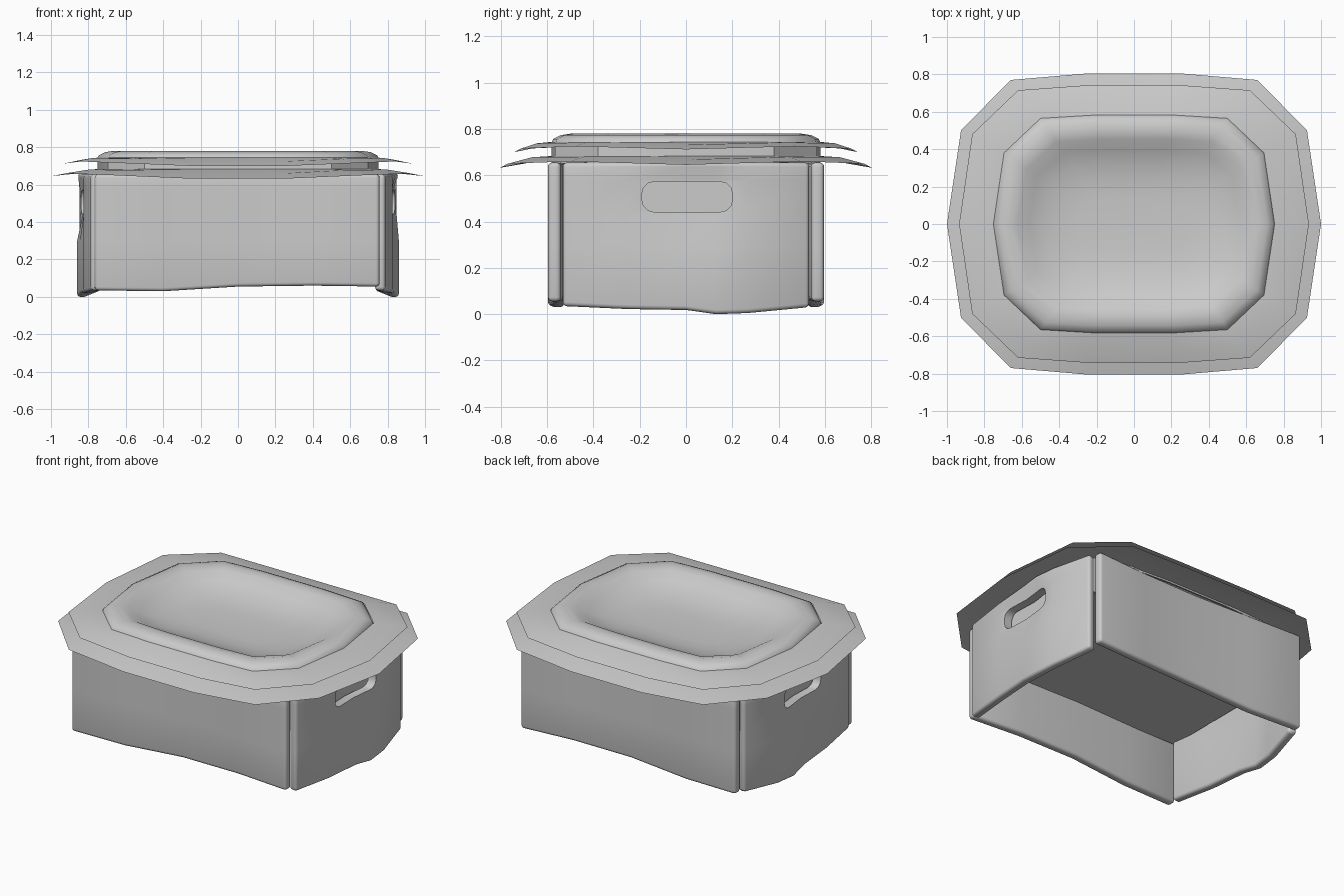
import bpy, bmesh, math
from mathutils import Matrix

if "Cube" in bpy.data.objects:
    bpy.data.objects.remove(bpy.data.objects["Cube"])

# Quarter outlines (x, y, z offset) of the 14-sided rings, from the side middle to the front/back
OUTER = [(1.0, 0, .645), (.925, .50, .66), (.66, .77, .65), (.25, .805, .632)]
LOWER_MID = [(.86, 0, .668), (.80, .44, .680), (.58, .665, .678), (.24, .69, .660)]
UPPER = [(.935, 0, .712), (.865, .48, .725), (.62, .715, .715), (.25, .742, .70)]
UPPER_MID = [(.84, 0, .732), (.78, .43, .742), (.56, .645, .738), (.235, .665, .724)]
NECK = [(.752, 0, 0), (.695, .38, 0), (.50, .565, 0), (.22, .582, 0)]


def ring(quarter, inset=0, z=0):
    """Mirror a quarter outline into a full ring, inset it and raise it."""
    q = [(x * (1 - inset / .755), y * (1 - inset / .585), h + z) for x, y, h in quarter]
    half = q + [(-x, y, h) for x, y, h in reversed(q)]
    return half + [(x, -y, h) for x, y, h in reversed(half[1:-1])]


def finish(obj, angle):
    bpy.ops.object.select_all(action='DESELECT')
    obj.select_set(True)
    bpy.context.view_layer.objects.active = obj
    if obj.modifiers:
        bpy.ops.object.convert(target='MESH')
    bpy.ops.object.shade_smooth_by_angle(angle=math.radians(angle))


def to_object(name, bm):
    mesh = bpy.data.meshes.new(name)
    bm.to_mesh(mesh)
    bm.free()
    obj = bpy.data.objects.new(name, mesh)
    bpy.context.collection.objects.link(obj)
    return obj


def loft(name, rings, cap=False, angle=40):
    bm = bmesh.new()
    loops = [[bm.verts.new(p) for p in r] for r in rings]
    for a, b in zip(loops, loops[1:]):
        n = len(a)
        for i in range(n):
            bm.faces.new((a[i], a[(i + 1) % n], b[(i + 1) % n], b[i]))
    if cap:
        bm.faces.new(loops[-1])
    bmesh.ops.recalc_face_normals(bm, faces=bm.faces[:])
    finish(to_object(name, bm), angle)


def cutter(name, x):
    """Rounded slot running along x."""
    bpy.ops.mesh.primitive_cube_add(size=1, location=(x, .005, .507))
    obj = bpy.context.object
    obj.name = name
    obj.data.transform(Matrix.Diagonal((.4, .39, .13, 1)))
    bm = bmesh.new()
    bm.from_mesh(obj.data)
    edges = [e for e in bm.edges if abs(e.verts[0].co.x - e.verts[1].co.x) > .1]
    bmesh.ops.bevel(bm, geom=edges, offset=.05, segments=3, profile=.5, affect='EDGES')
    bm.to_mesh(obj.data)
    bm.free()
    obj.hide_render = True
    return obj


def panel(name, path, turn, slot=False):
    """Soft wall panel; path holds (x, y, bottom z); end walls dip inwards at the slot."""
    bm = bmesh.new()
    rows = []
    for x, y, zb in path:
        dent = .03 if slot and abs(y) < .2 else 0
        levels = ((zb, 0), (.30, 0), (.44, dent), (.58, dent), (.655, 0))
        rows.append([bm.verts.new((x - d, y, z)) for z, d in levels])
    for a, b in zip(rows, rows[1:]):
        for j in range(4):
            bm.faces.new((a[j], b[j], b[j + 1], a[j + 1]))
    bm.transform(Matrix.Rotation(turn, 4, 'Z'))
    obj = to_object(name, bm)
    m = obj.modifiers.new("thickness", 'SOLIDIFY')
    m.thickness, m.offset = .055, -1
    m = obj.modifiers.new("round", 'BEVEL')
    m.width, m.segments, m.limit_method = .018, 3, 'ANGLE'
    m.angle_limit = math.radians(45)
    cut = None
    if slot:
        cut = cutter(name + "_cutter", .83 * math.cos(turn))
        m = obj.modifiers.new("slot", 'BOOLEAN')
        m.operation, m.object, m.solver = 'DIFFERENCE', cut, 'EXACT'
    finish(obj, 40)
    if cut:
        bpy.data.objects.remove(cut)


# Box walls: long sides and bowed ends with handle slots
front = [(-.765, -.597, .035), (-.4, -.582, .03), (0, -.567, .055), (.4, -.575, .06), (.755, -.597, .055)]
back = [(-x, y, z) for x, y, z in reversed(front)]
right = [(.785, -.535, .035), (.825, -.25, .022), (.845, 0, .018),
         (.86, .13, 0), (.848, .27, .005), (.785, .535, .03)]
panel("front_wall", front, 0)
panel("back_wall", back, math.pi)
panel("right_wall", right, 0, True)
panel("left_wall", [(x, -y, z) for x, y, z in reversed(right)], math.pi, True)

# Inner block closing the upper part of the box
bpy.ops.mesh.primitive_cube_add(size=1, location=(0, 0, .53))
block = bpy.context.object
block.name = "inner_block"
block.data.transform(Matrix.Diagonal((1.50, 1.06, .23, 1)))

# Lower and upper flared rims: thin curved sheets sloping outwards
loft("lower_rim", [ring(NECK, .03, .665), ring(LOWER_MID, 0, -.008), ring(OUTER),
                   ring(LOWER_MID), ring(NECK, 0, .683)], angle=35)
loft("upper_rim", [ring(NECK, .03, .722), ring(UPPER_MID, 0, -.008), ring(UPPER),
                   ring(UPPER_MID), ring(NECK, 0, .744)], angle=35)
loft("neck", [ring(NECK, 0, .65), ring(NECK, 0, .74)], angle=30)

# Dished top with a rounded raised edge
dish = [(0, .738), (.008, .757), (.04, .773), (.085, .78), (.13, .768),
        (.19, .735), (.27, .706), (.36, .689), (.45, .682)]
loft("dished_top", [ring(NECK, i, z) for i, z in dish], cap=True, angle=75)
